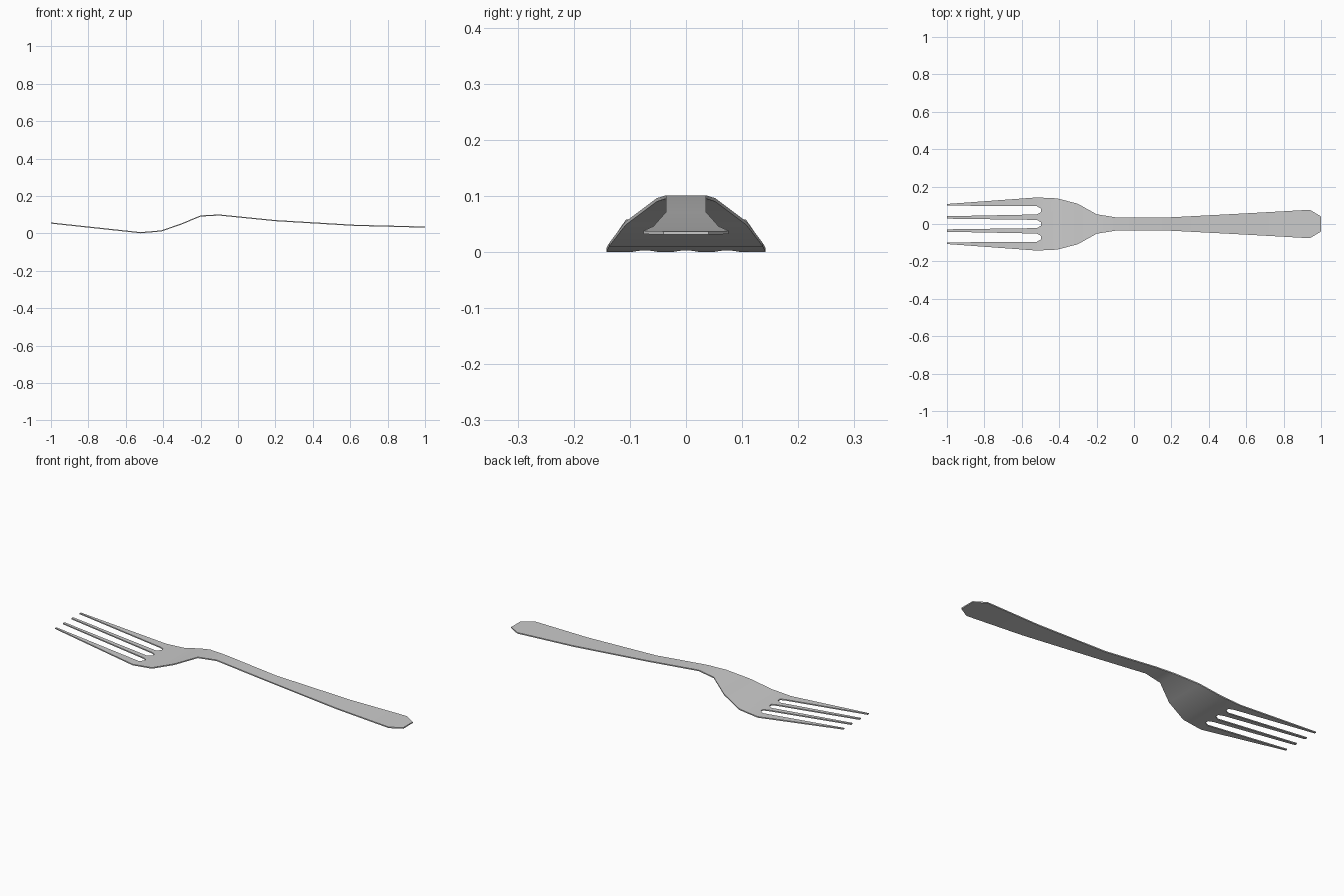
import bpy, bmesh, math

if "Cube" in bpy.data.objects:
    bpy.data.objects.remove(bpy.data.objects["Cube"])

THICK = 0.006
# Side profile and half width: x, top z, half width
ROOT = (-0.52, 0.0065, 0.142)
BODY = [(-0.41, 0.016, 0.137), (-0.30, 0.054, 0.108), (-0.20, 0.096, 0.052),
        (-0.10, 0.101, 0.036), (0.20, 0.071, 0.036), (0.62, 0.046, 0.058),
        (0.94, 0.038, 0.076), (1.0, 0.037, 0.040)]
TIP_X, TIP_Z = -1.0, 0.058
# Slots between tines: centre y at tip, centre y at root
SLOTS = [(-0.070, -0.073), (0.0, 0.0), (0.070, 0.073)]
TIP_HALF, ROOT_HALF = 0.0285, 0.022

bm = bmesh.new()
cache = {}


def v(x, y, z):
    key = (round(x, 4), round(y, 4))
    if key not in cache:
        cache[key] = bm.verts.new((x, y, z))
    return cache[key]


def face(pts):
    bm.faces.new([v(*p) for p in pts])


# Four tapering tines between slot edges
tip_y, root_y = [-0.107], [-ROOT[2]]
for t, r in SLOTS:
    tip_y += [t - TIP_HALF, t + TIP_HALF]
    root_y += [r - ROOT_HALF, r + ROOT_HALF]
tip_y.append(0.107)
root_y.append(ROOT[2])
for i in range(0, 8, 2):
    face([(TIP_X, tip_y[i], TIP_Z), (ROOT[0], root_y[i], ROOT[1]),
          (ROOT[0], root_y[i + 1], ROOT[1]), (TIP_X, tip_y[i + 1], TIP_Z)])

# Flat of the head, with the chamfered slot ends
x, z, w = BODY[0]
end_x = -0.497
end_z = ROOT[1] + (z - ROOT[1]) * (end_x - ROOT[0]) / (x - ROOT[0])
head = [(x, -w, z), (x, w, z), (ROOT[0], ROOT[2], ROOT[1])]
for t, r in reversed(SLOTS):
    head += [(ROOT[0], r + ROOT_HALF, ROOT[1]), (end_x, r + 0.009, end_z),
             (end_x, r - 0.009, end_z), (ROOT[0], r - ROOT_HALF, ROOT[1])]
head.append((ROOT[0], -ROOT[2], ROOT[1]))
face(head)

# Neck and handle
for (x0, z0, w0), (x1, z1, w1) in zip(BODY, BODY[1:]):
    face([(x0, -w0, z0), (x1, -w1, z1), (x1, w1, z1), (x0, w0, z0)])

# Give the sheet its thickness
top = list(bm.faces)
ret = bmesh.ops.extrude_face_region(bm, geom=top, use_keep_orig=True)
for g in ret["geom"]:
    if isinstance(g, bmesh.types.BMVert):
        g.co.z -= THICK
bmesh.ops.recalc_face_normals(bm, faces=bm.faces)

mesh = bpy.data.meshes.new("fork")
bm.to_mesh(mesh)
bm.free()
fork = bpy.data.objects.new("fork", mesh)
bpy.context.collection.objects.link(fork)
bpy.context.view_layer.objects.active = fork
fork.select_set(True)
bpy.ops.object.shade_smooth_by_angle(angle=math.radians(30))
